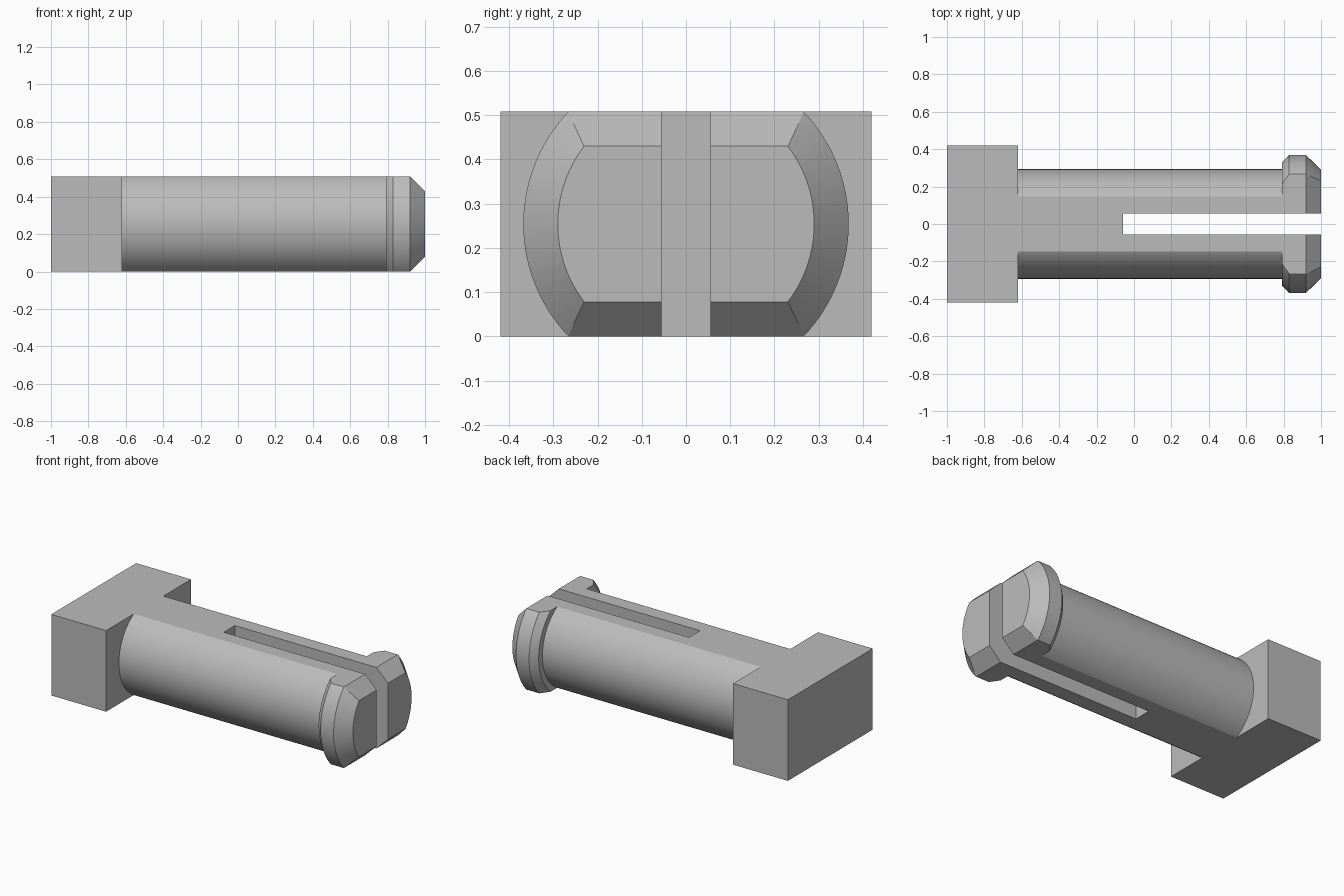
import bpy, bmesh, math
from mathutils import Vector, Matrix

if "Cube" in bpy.data.objects:
    bpy.data.objects.remove(bpy.data.objects["Cube"], do_unlink=True)

H = 0.508           # full height
MID = H / 2
SLOT = 0.055        # half width of the slot

grey = bpy.data.materials.new("plain grey")
grey.use_nodes = True
colour = (0.5, 0.5, 0.5, 1)
grey.diffuse_color = colour
grey.node_tree.nodes["Principled BSDF"].inputs["Base Color"].default_value = colour


def make_object(name, bm):
    bmesh.ops.recalc_face_normals(bm, faces=bm.faces)
    mesh = bpy.data.meshes.new(name)
    bm.to_mesh(mesh)
    bm.free()
    mesh.materials.append(grey)
    obj = bpy.data.objects.new(name, mesh)
    bpy.context.collection.objects.link(obj)
    return obj


def box(name, low, high):
    low, high = Vector(low), Vector(high)
    bm = bmesh.new()
    bmesh.ops.create_cube(bm, size=1, matrix=Matrix.Translation((low + high) / 2)
                          @ Matrix.Diagonal((high - low).to_4d()))
    return make_object(name, bm)


def cut(bm, point, normal):
    """Slice away the side the normal points to and cap the opening."""
    geom = bm.verts[:] + bm.edges[:] + bm.faces[:]
    result = bmesh.ops.bisect_plane(bm, geom=geom, dist=1e-5, plane_co=point,
                                    plane_no=normal, clear_outer=True)
    edges = [e for e in result["geom_cut"] if isinstance(e, bmesh.types.BMEdge)]
    bmesh.ops.edgeloop_fill(bm, edges=[e for e in edges if e.is_boundary])


def boolean(obj, other, operation):
    mod = obj.modifiers.new(operation.title(), "BOOLEAN")
    mod.object, mod.operation, mod.solver = other, operation, "EXACT"
    bpy.ops.object.select_all(action="DESELECT")
    bpy.context.view_layer.objects.active = obj
    obj.select_set(True)
    bpy.ops.object.modifier_apply(modifier=mod.name)
    bpy.data.objects.remove(other, do_unlink=True)


# Shaft and snap lip: profile of (x, radius) turned about the long axis
profile = [(-0.8, 0), (-0.8, 0.293), (0.79, 0.293), (0.79, 0.33),
           (0.83, 0.368), (0.92, 0.368), (1, 0.29), (1, 0)]
bm = bmesh.new()
verts = [bm.verts.new((x, 0, MID + r)) for x, r in profile]
edges = [bm.edges.new(pair) for pair in zip(verts, verts[1:])]
bmesh.ops.spin(bm, geom=verts + edges, cent=(0, 0, MID), axis=(1, 0, 0),
               angle=math.tau, steps=96, use_duplicate=False)
bmesh.ops.remove_doubles(bm, verts=bm.verts, dist=1e-5)
bmesh.ops.recalc_face_normals(bm, faces=bm.faces)

# Flat top and bottom, then the sloped flats at the tip
for side in (1, -1):
    cut(bm, (0, 0, MID + side * MID), (0, 0, side))
for side in (1, -1):
    cut(bm, (0.92, 0, MID + side * MID), (0.078, 0, side * 0.08))
pin = make_object("split_pin", bm)

# Square head, joined to the shaft
head = box("head_block", (-1, -0.42, 0), (-0.62, 0.42, H))
boolean(pin, head, "UNION")

# Slot that splits the tip into two prongs
slot = box("slot_cutter", (-0.06, -SLOT, -0.1), (1.1, SLOT, H + 0.1))
slot.hide_render = True
boolean(pin, slot, "DIFFERENCE")

bpy.ops.object.shade_smooth_by_angle(angle=math.radians(20))
